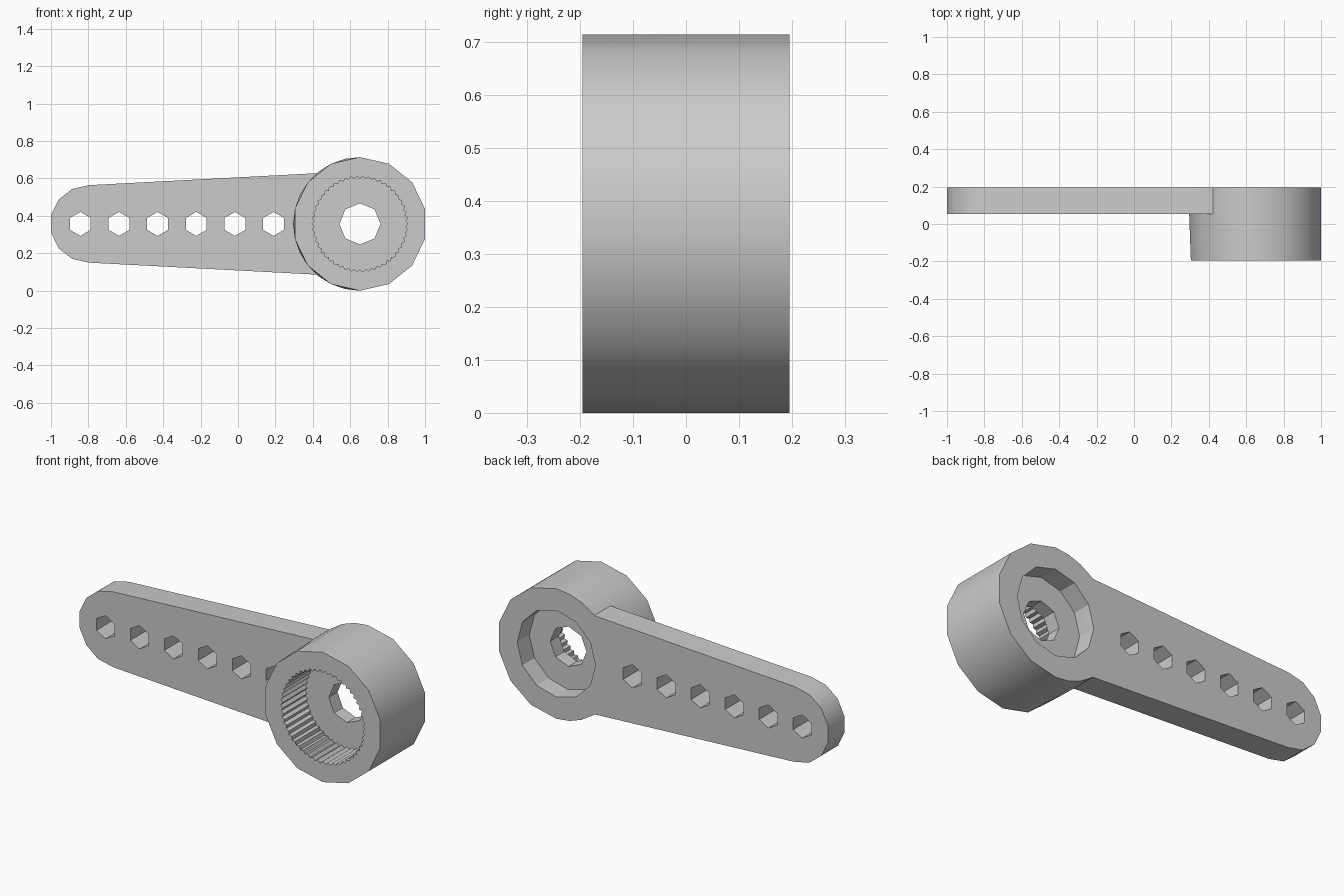
import bpy, bmesh
from math import pi, sin, cos, radians
from mathutils import Vector

if "Cube" in bpy.data.objects:
    bpy.data.objects.remove(bpy.data.objects["Cube"], do_unlink=True)

FRONT, BACK, ARM_FRONT = -0.195, 0.195, 0.053
MID = 0.357                    # height of the long axis
HUB_X, HUB_R = 0.652, 0.357
TIP_X, TIP_R = -0.798, 0.207

grey = bpy.data.materials.new("light grey plastic")
grey.use_nodes = True
grey.diffuse_color = (0.6, 0.6, 0.6, 1)
grey.node_tree.nodes["Principled BSDF"].inputs["Base Color"].default_value = (0.6, 0.6, 0.6, 1)


def arc(x, r, n, first=0, last=None):
    """Points of an n-sided ring, starting at the top and turning towards -x."""
    last = n - 1 if last is None else last
    return [(x - r * sin(2 * pi * i / n), MID + r * cos(2 * pi * i / n))
            for i in range(first, last + 1)]


def finish(name, bm):
    bmesh.ops.recalc_face_normals(bm, faces=bm.faces)
    mesh = bpy.data.meshes.new(name)
    bm.to_mesh(mesh)
    bm.free()
    mesh.materials.append(grey)
    ob = bpy.data.objects.new(name, mesh)
    bpy.context.collection.objects.link(ob)
    return ob


def prism(name, outline, y0, y1):
    bm = bmesh.new()
    face = bm.faces.new([bm.verts.new((x, y0, z)) for x, z in outline])
    new = bmesh.ops.extrude_face_region(bm, geom=[face])["geom"]
    bmesh.ops.translate(bm, vec=(0, y1 - y0, 0),
                        verts=[v for v in new if isinstance(v, bmesh.types.BMVert)])
    return finish(name, bm)


def combine(target, tool, operation):
    mod = target.modifiers.new(operation.lower(), "BOOLEAN")
    mod.operation, mod.solver, mod.object = operation, "EXACT", tool
    tool.hide_render = True
    bpy.context.view_layer.objects.active = target
    bpy.ops.object.modifier_apply(modifier=mod.name)
    bpy.data.objects.remove(tool, do_unlink=True)


# Hub: coarse ring in front, finer on the arm side behind
bm = bmesh.new()
coarse = arc(HUB_X, HUB_R, 14)
fine = arc(HUB_X, HUB_R, 28, 1, 13)
rings = [(FRONT, coarse), (BACK, coarse), (ARM_FRONT, fine), (BACK, fine)]
for y, points in rings:
    for x, z in points:
        bm.verts.new((x, y, z))
bmesh.ops.remove_doubles(bm, verts=bm.verts, dist=0.0001)
bmesh.ops.convex_hull(bm, input=bm.verts)
bmesh.ops.delete(bm, geom=[v for v in bm.verts if not v.link_faces], context="VERTS")
bmesh.ops.dissolve_limit(bm, angle_limit=radians(0.5), verts=bm.verts, edges=bm.edges)
horn = finish("lever_with_hub", bm)

# Tapered arm with a rounded tip
root = [(0.43, MID - 0.2715), (0.43, MID + 0.2715)]
arm = prism("arm", root + arc(TIP_X, TIP_R, 14, 0, 7), ARM_FRONT, BACK)
combine(horn, arm, "UNION")

# Toothed socket in front
TEETH = 50
outer = arc(HUB_X, 0.256, 2 * TEETH)
inner = arc(HUB_X, 0.243, 2 * TEETH)
teeth = [(outer if i % 2 else inner)[i] for i in range(2 * TEETH)]
combine(horn, prism("socket_cutter", teeth, FRONT - 0.1, 0.015), "DIFFERENCE")

# Round recess behind and the screw hole through the web
combine(horn, prism("recess_cutter", arc(HUB_X, 0.238, 12), 0.09, BACK + 0.1), "DIFFERENCE")
combine(horn, prism("screw_cutter", arc(HUB_X, 0.11, 8), -0.1, 0.15), "DIFFERENCE")

# Row of linkage holes
for i in range(6):
    hole = prism("hole_cutter", arc(-0.843 + 0.2066 * i, 0.064, 6), -0.1, BACK + 0.1)
    if i == 5:
        # the last hole sits beside the hub, so it only passes the arm
        hole.location = Vector((0, 0, 0))
    combine(horn, hole, "DIFFERENCE")

# Smooth the rounded sides, keep all corners crisp
bpy.ops.object.select_all(action="DESELECT")
horn.select_set(True)
bpy.context.view_layer.objects.active = horn
bpy.ops.object.shade_smooth_by_angle(angle=radians(28))
